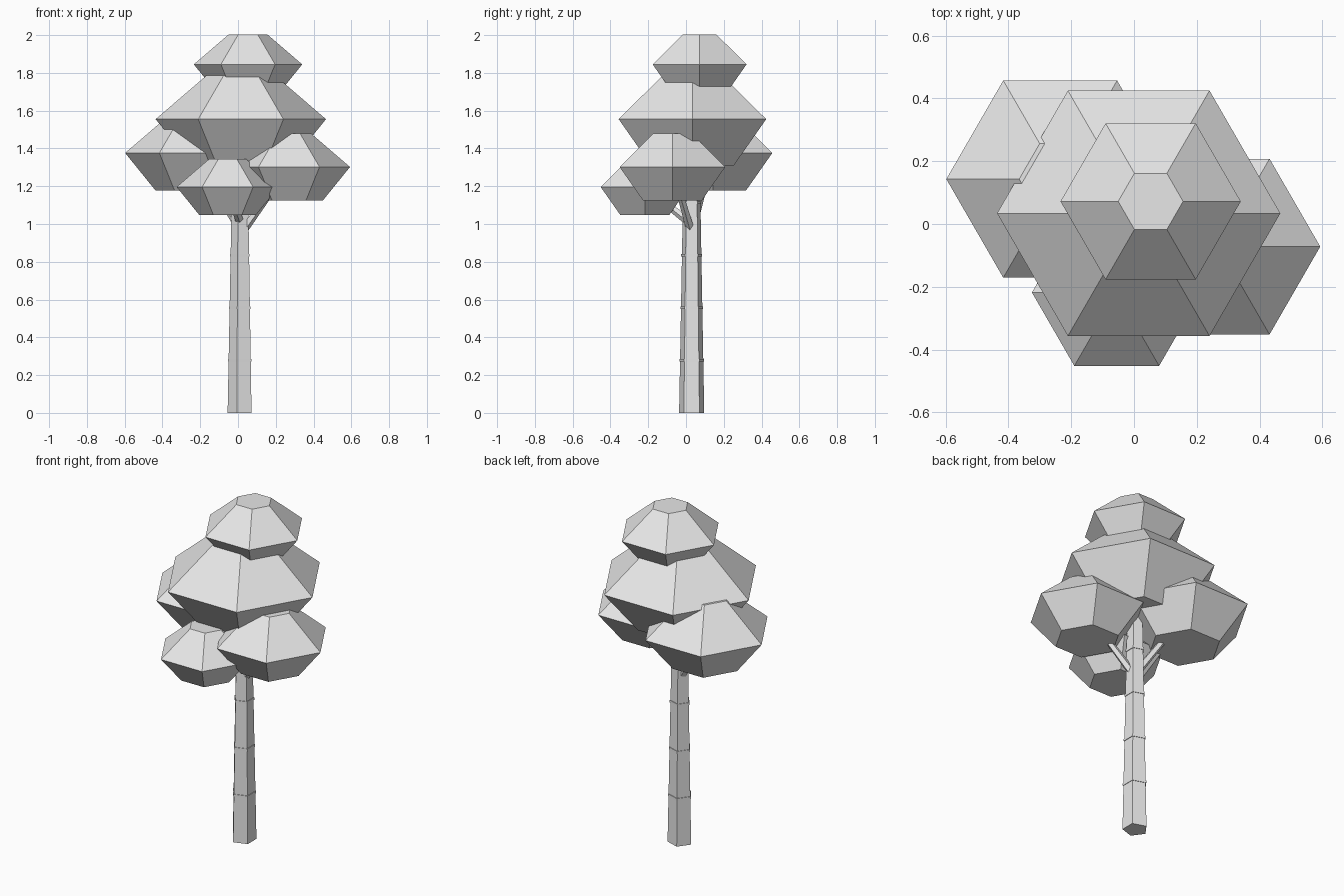
import bpy, bmesh, math
from mathutils import Vector

cube = bpy.data.objects.get("Cube")
if cube:
    bpy.data.objects.remove(cube, do_unlink=True)

grey = bpy.data.materials.new("plain_grey")
grey.use_nodes = True
colour = (0.8, 0.8, 0.8, 1)
grey.diffuse_color = colour
grey.node_tree.nodes["Principled BSDF"].inputs["Base Color"].default_value = colour


def lathe(name, sides, profile, location=(0, 0, 0), axis=(0, 0, 1)):
    """Flat-faced solid from (radius, height) rings, capped at both ends."""
    bm = bmesh.new()
    rings = []
    for r, z in profile:
        angles = [math.tau * i / sides for i in range(sides)]
        rings.append([bm.verts.new((r * math.cos(a), r * math.sin(a), z)) for a in angles])
    for low, high in zip(rings, rings[1:]):
        for i in range(sides):
            j = (i + 1) % sides
            bm.faces.new((low[i], low[j], high[j], high[i]))
    bm.faces.new(rings[0][::-1])
    bm.faces.new(rings[-1])
    mesh = bpy.data.meshes.new(name)
    bm.to_mesh(mesh)
    bm.free()
    mesh.materials.append(grey)
    obj = bpy.data.objects.new(name, mesh)
    obj.location = location
    obj.rotation_euler = Vector(axis).to_track_quat('Z', 'Y').to_euler()
    bpy.context.collection.objects.link(obj)
    return obj


# Foliage clumps: centre at the widest ring, and radius
clumps = {
    "top": ((0.053, 0.072, 1.845), 0.287),
    "main": ((0.015, 0.034, 1.555), 0.451),
    "left": ((0.27, -0.072, 1.302), 0.323),
    "right": ((-0.235, 0.143, 1.376), 0.3625),
    "front": ((-0.055, -0.218, 1.196), 0.27),
}
for part, (centre, r) in clumps.items():
    lathe(part + "_foliage", 6,
          [(0.555 * r, -0.55 * r), (r, 0), (0.36 * r, 0.55 * r)], centre)

# Tapered five-sided trunk with thin raised rings
trunk_x, trunk_y, top = 0.015, 0.03, 1.38


def trunk_radius(z):
    return 0.07 - 0.019 * z


lathe("trunk", 5, [(trunk_radius(0), 0), (trunk_radius(top), top)], (trunk_x, trunk_y, 0))
for n in range(1, 5):
    z = 0.278 * n
    r = trunk_radius(z) + 0.004
    lathe(f"trunk_ring_{n}", 5, [(r, -0.007), (r, 0.007)], (trunk_x, trunk_y, z))

# Branches reaching from the trunk into the lower foliage
for part, height in (("left", 0.95), ("right", 0.97), ("front", 1.0)):
    start = Vector((trunk_x, trunk_y, height))
    reach = Vector(clumps[part][0]) - start
    lathe(part + "_branch", 5, [(0.024, 0), (0.015, reach.length * 0.9)], start, reach)
